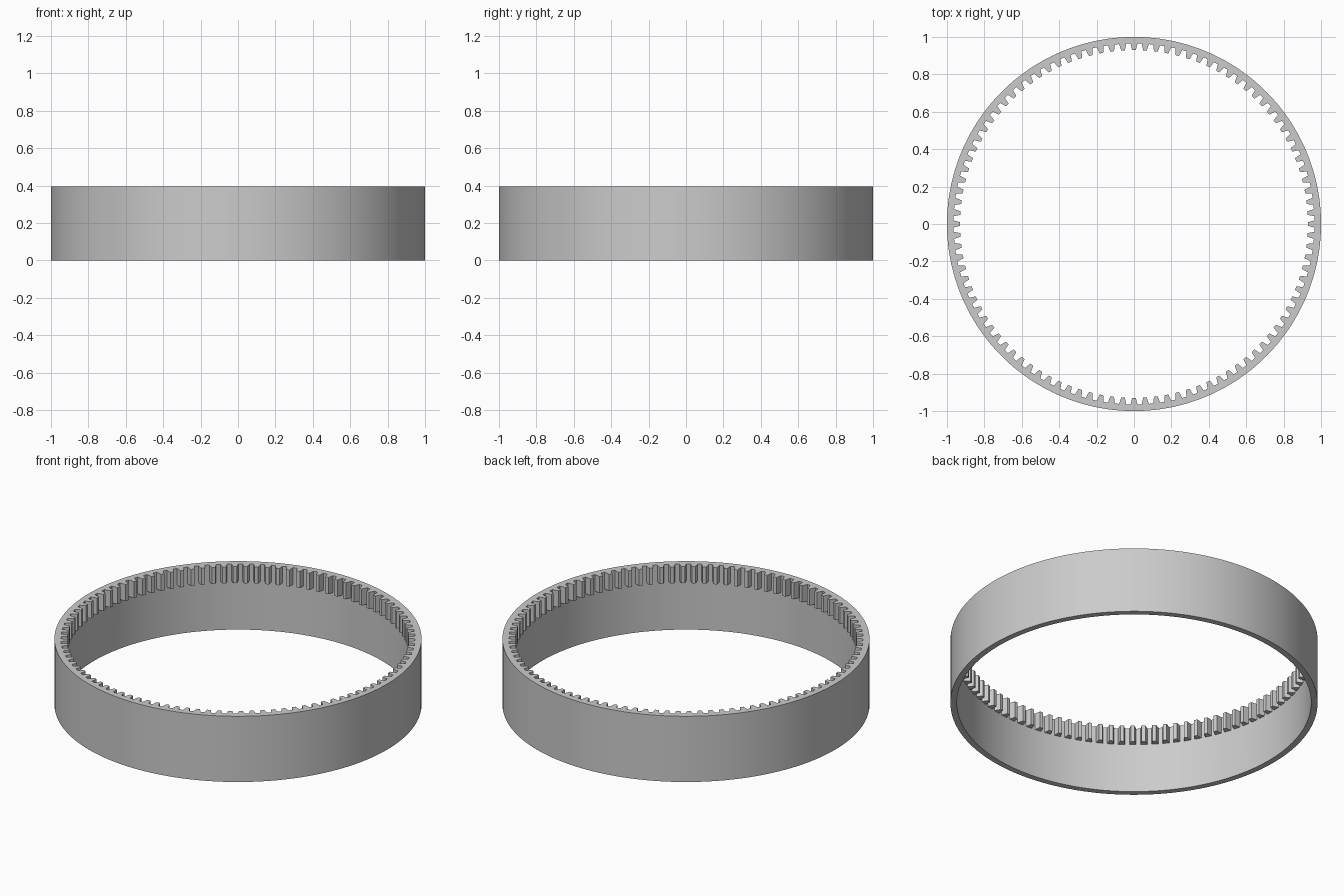
import bpy
import bmesh
from math import cos, sin, tau, radians

if "Cube" in bpy.data.objects:
    bpy.data.objects.remove(bpy.data.objects["Cube"], do_unlink=True)

# Dimensions
HEIGHT = 0.395
TOOTH_BOTTOM = HEIGHT - 0.1
OUTER, ROOT, TIP = 1.0, 0.965, 0.93
TEETH = 100

# One tooth and its gap: (fraction of the pitch, radius)
tooth_profile = [(-0.31, ROOT), (-0.25, 0.95), (-0.17, TIP),
                 (0.17, TIP), (0.25, 0.95), (0.31, ROOT)]

bm = bmesh.new()


def column(angle, radius):
    """Closed cross-section of the ring at one angle."""
    section = [(OUTER, 0), (OUTER, HEIGHT), (radius, HEIGHT),
               (radius, TOOTH_BOTTOM), (ROOT, TOOTH_BOTTOM), (ROOT, 0)]
    return [bm.verts.new((r * cos(angle), r * sin(angle), z)) for r, z in section]


columns = [column(tau * (i + f) / TEETH, r)
           for i in range(TEETH) for f, r in tooth_profile]

# Join neighbouring sections all the way round
for i, a in enumerate(columns):
    b = columns[(i + 1) % len(columns)]
    for j in range(len(a)):
        k = (j + 1) % len(a)
        bm.faces.new((a[j], b[j], b[k], a[k]))

# Collapse the tooth undersides where there is only a gap
bmesh.ops.remove_doubles(bm, verts=bm.verts[:], dist=0.0001)
bmesh.ops.recalc_face_normals(bm, faces=bm.faces[:])

mesh = bpy.data.meshes.new("ring_gear")
bm.to_mesh(mesh)
bm.free()
ring = bpy.data.objects.new("ring_gear", mesh)
bpy.context.collection.objects.link(ring)

# Plain grey material
grey = bpy.data.materials.new("light_grey")
grey.use_nodes = True
colour = (0.6, 0.6, 0.6, 1)
grey.diffuse_color = colour
grey.node_tree.nodes["Principled BSDF"].inputs["Base Color"].default_value = colour
mesh.materials.append(grey)

# Smooth walls, crisp teeth and rims
bpy.ops.object.select_all(action="DESELECT")
ring.select_set(True)
bpy.context.view_layer.objects.active = ring
bpy.ops.object.shade_smooth_by_angle(angle=radians(15))
